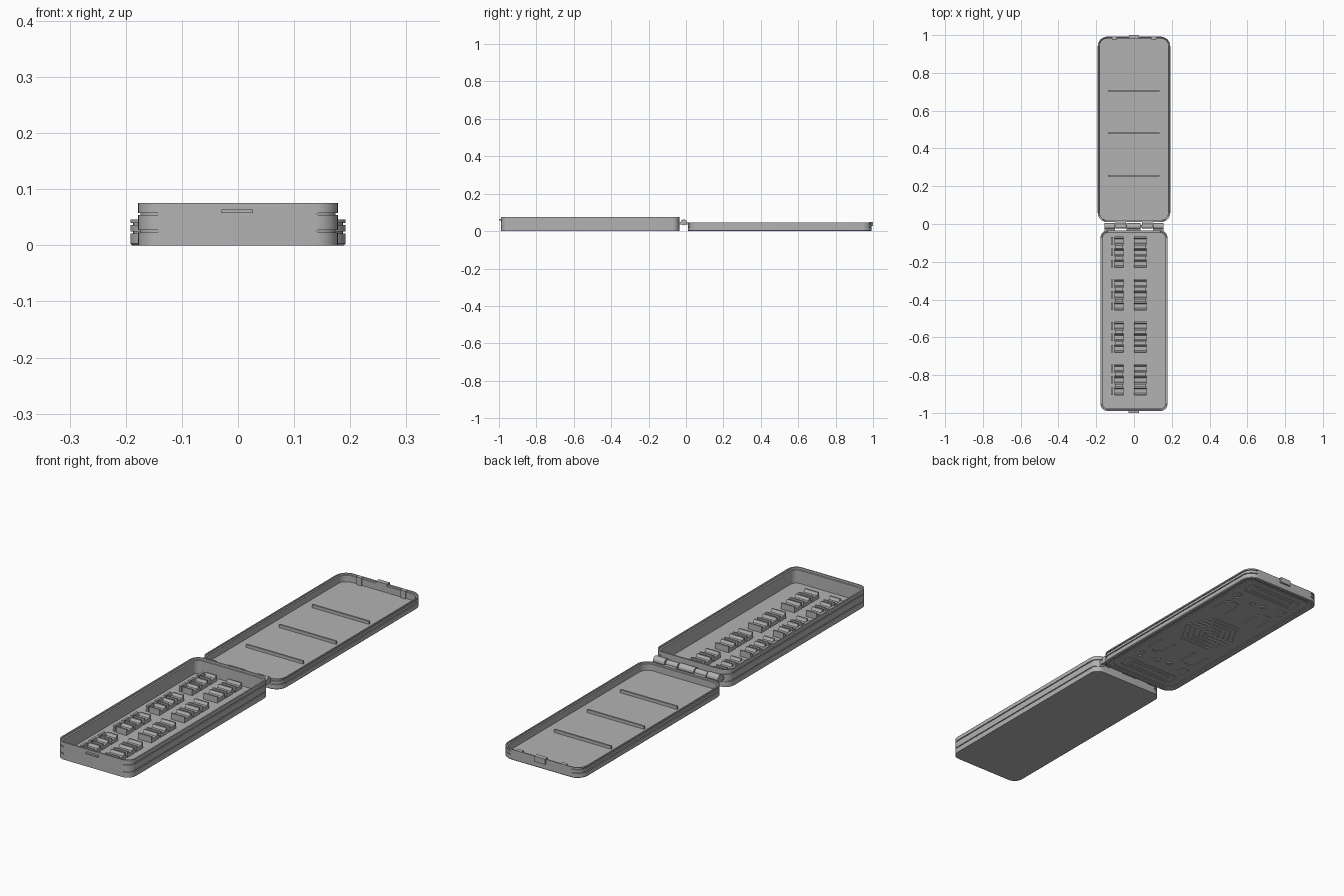
import bpy, bmesh, math
from mathutils import Vector

if "Cube" in bpy.data.objects:
    bpy.data.objects.remove(bpy.data.objects["Cube"])

grey = bpy.data.materials.new("plain grey")
grey.use_nodes = True
grey.diffuse_color = (0.45, 0.45, 0.45, 1)
grey.node_tree.nodes["Principled BSDF"].inputs["Base Color"].default_value = (0.45, 0.45, 0.45, 1)


def finish(name, bm):
    bmesh.ops.recalc_face_normals(bm, faces=bm.faces)
    mesh = bpy.data.meshes.new(name)
    bm.to_mesh(mesh)
    bm.free()
    mesh.materials.append(grey)
    ob = bpy.data.objects.new(name, mesh)
    bpy.context.collection.objects.link(ob)
    bpy.ops.object.select_all(action='DESELECT')
    bpy.context.view_layer.objects.active = ob
    ob.select_set(True)
    bpy.ops.object.shade_smooth_by_angle(angle=math.radians(30))
    return ob


def add_box(bm, x0, x1, y0, y1, z0, z1):
    v = [bm.verts.new((x, y, z)) for z in (z0, z1)
         for x, y in ((x0, y0), (x1, y0), (x1, y1), (x0, y1))]
    for i in range(4):
        j = (i + 1) % 4
        bm.faces.new((v[i], v[j], v[j + 4], v[i + 4]))
    bm.faces.new(v[3::-1])
    bm.faces.new(v[4:])


def outline(hx, hy, r, inset, corner_only=False, steps=8):
    """Rounded rectangle; corner_only keeps the middle of the short ends flush."""
    pts = []
    for q, (sx, sy) in enumerate(((1, 1), (-1, 1), (-1, -1), (1, -1))):
        for i in range(steps + 1):
            a = math.pi / 2 * (q + i / steps)
            end = i == steps if q % 2 == 0 else i == 0
            d = 0 if corner_only and end else inset
            rr = max(r - d, 0.003)
            pts.append((sx * (hx - d - rr) + rr * math.cos(a),
                        sy * (hy - d - rr) + rr * math.sin(a)))
    return pts


def loft(name, hx, hy, r, cy, rings, caps=True):
    """Stack outline rings of (inset, z, corner_only); without caps the stack closes on itself."""
    bm = bmesh.new()
    loops = [[bm.verts.new((x, y + cy, z)) for x, y in outline(hx, hy, r, d, c)]
             for d, z, c in rings]
    n = len(loops[0])
    pairs = list(zip(loops, loops[1:])) + ([] if caps else [(loops[-1], loops[0])])
    for a, b in pairs:
        for i in range(n):
            j = (i + 1) % n
            bm.faces.new((a[i], a[j], b[j], b[i]))
    if caps:
        bm.faces.new(loops[0])
        bm.faces.new(loops[-1])
    return finish(name, bm)


def groove(z, depth=0.004):
    return [(0, z - 0.002, False), (depth, z - 0.002, True), (depth, z + 0.002, True), (0, z + 0.002, False)]


# Deep tray, open at the top, with corner grooves and a stepped rim
TRAY_Y = -0.512
loft("tray", 0.178, 0.478, 0.04, TRAY_Y,
     [(0, 0, False)] + groove(0.025) + groove(0.056)
     + [(0, 0.075, False), (0.006, 0.075, False), (0.007, 0.068, False),
        (0.013, 0.067, False), (0.013, 0.01, False)])

# Shallow lid, lying open with its decorated face down
LID_Y = 0.501
loft("lid", 0.192, 0.491, 0.05, LID_Y,
     [(0.014, 0.004, False), (0.014, 0, False), (0.003, 0, False), (0, 0.003, False)]
     + groove(0.023, 0.005) + groove(0.038, 0.005)
     + [(0, 0.046, False), (0.005, 0.046, False), (0.006, 0.041, False),
        (0.011, 0.04, False), (0.011, 0.012, False)])

# Ribs across the inside of the lid
bm = bmesh.new()
for y in (0.255, 0.48, 0.705):
    add_box(bm, -0.138, 0.135, y - 0.004, y + 0.004, 0.01, 0.025)
finish("lid_ribs", bm)

# Catches on the short ends
bm = bmesh.new()
add_box(bm, -0.029, 0.027, -1.0, -0.985, 0.058, 0.064)
finish("tray_catch", bm)
bm = bmesh.new()
add_box(bm, -0.026, 0.026, 0.98, 1.0, 0.026, 0.05)
for s in (-1, 1):
    add_box(bm, s * 0.105 - 0.012, s * 0.105 + 0.012, 0.975, 0.99, 0.012, 0.046)
finish("lid_catch", bm)


def add_profile(bm, pts, x0, x1, y):
    """Extrude a y-z profile along x."""
    a, b = ([bm.verts.new((x, y + p, z)) for p, z in pts] for x in (x0, x1))
    n = len(pts)
    for i in range(n):
        j = (i + 1) % n
        bm.faces.new((a[i], a[j], b[j], b[i]))
    bm.faces.new(a)
    bm.faces.new(b)


# Holders: four groups of three notched blocks in two columns, with end stops
notch = [(-0.024, 0.008), (0.024, 0.008), (0.024, 0.036), (0.017, 0.036),
         (0.011, 0.025), (-0.011, 0.025), (-0.017, 0.036), (-0.024, 0.036)]
blocks, stops = bmesh.new(), bmesh.new()
for g in range(4):
    mid = -0.15 - 0.225 * g
    for x0, x1 in ((-0.104, -0.055), (0, 0.065)):
        add_box(blocks, x0 + 0.003, x1 - 0.003, mid - 0.08, mid + 0.08, 0.008, 0.018)
        for k in (-1, 0, 1):
            add_profile(blocks, notch, x0, x1, mid + 0.06 * k)
    for k in (-1, 0, 1):
        y = mid + 0.06 * k
        add_box(stops, -0.122, -0.112, y - 0.02, y + 0.02, 0.008, 0.034)
finish("holder_blocks", blocks)
finish("holder_end_stops", stops)

# Hinge: knuckles round a pin, joined to both halves by short arms
HY, HZ = -0.012, 0.047


def add_rod(bm, x0, x1, r):
    add_profile(bm, [(r * math.cos(i * math.pi / 10), HZ + r * math.sin(i * math.pi / 10))
                     for i in range(20)], x0, x1, HY)


bm = bmesh.new()
for c, w in ((-0.128, 0.027), (-0.002, 0.037), (0.128, 0.027)):
    add_rod(bm, c - w, c + w, 0.016)
    add_box(bm, c - w, c + w, -0.04, HY, 0.034, 0.05)
finish("tray_hinge_knuckles", bm)
bm = bmesh.new()
for s in (-1, 1):
    x0, x1 = sorted((s * 0.042, s * 0.097))
    add_rod(bm, x0, x1, 0.013)
    add_box(bm, x0, x1, HY, 0.015, 0.034, 0.046)
finish("lid_hinge_knuckles", bm)
bm = bmesh.new()
add_rod(bm, -0.155, 0.155, 0.006)
finish("hinge_pin", bm)


# Shallow relief on the outer face of the lid
def frame(name, hx, hy, r, cy, w):
    loft(name, hx, hy, r, cy, [(0, 0.005, False), (0, 0.001, False), (w, 0.001, False), (w, 0.005, False)], False)


def add_band(bm, cx, cy, ro, w, n, a0, sweep):
    """Flat band following an arc or polygon."""
    for i in range(n):
        t0, t1 = (a0 + sweep * k / n for k in (i, i + 1))
        quad = [(r * math.cos(t), r * math.sin(t)) for r, t in
                ((ro, t0), (ro, t1), (ro - w, t1), (ro - w, t0))]
        lo, hi = ([bm.verts.new((cx + x, cy + y, z)) for x, y in quad] for z in (0.001, 0.005))
        for k in range(4):
            j = (k + 1) % 4
            bm.faces.new((lo[k], lo[j], hi[j], hi[k]))
        bm.faces.new(lo)
        bm.faces.new(hi)


frame("relief_border", 0.168, 0.466, 0.04, LID_Y, 0.006)
for s in (-1, 1):
    tag = "front" if s > 0 else "back"
    frame("relief_panel_" + tag, 0.135, 0.034, 0.018, LID_Y + s * 0.405, 0.006)
    frame("relief_panel_core_" + tag, 0.105, 0.016, 0.01, LID_Y + s * 0.405, 0.005)
bm = bmesh.new()
for r in (0.13, 0.105, 0.08, 0.052, 0.028):
    add_band(bm, 0, LID_Y, r, 0.01, 6, 0, math.tau)
finish("relief_hexagons", bm)
bm = bmesh.new()
for sx in (-1, 1):
    for sy in (-1, 1):
        cx, cy = sx * 0.09, LID_Y + sy * 0.23
        add_band(bm, cx, cy, 0.042, 0.012, 12, math.pi / 2 * (1 - sy) + 0.0, math.pi)
        for e in (-1, 1):
            x = cx + e * 0.036
            add_box(bm, x - 0.006, x + 0.006, min(cy, cy - sy * 0.06), max(cy, cy - sy * 0.06), 0.001, 0.005)
        add_band(bm, sx * 0.12, LID_Y + sy * 0.32, 0.025, 0.01, 10, 0, math.pi * 1.5)
        add_band(bm, sx * 0.03, LID_Y + sy * 0.31, 0.02, 0.008, 4, 0, math.tau)
finish("relief_ornaments", bm)
